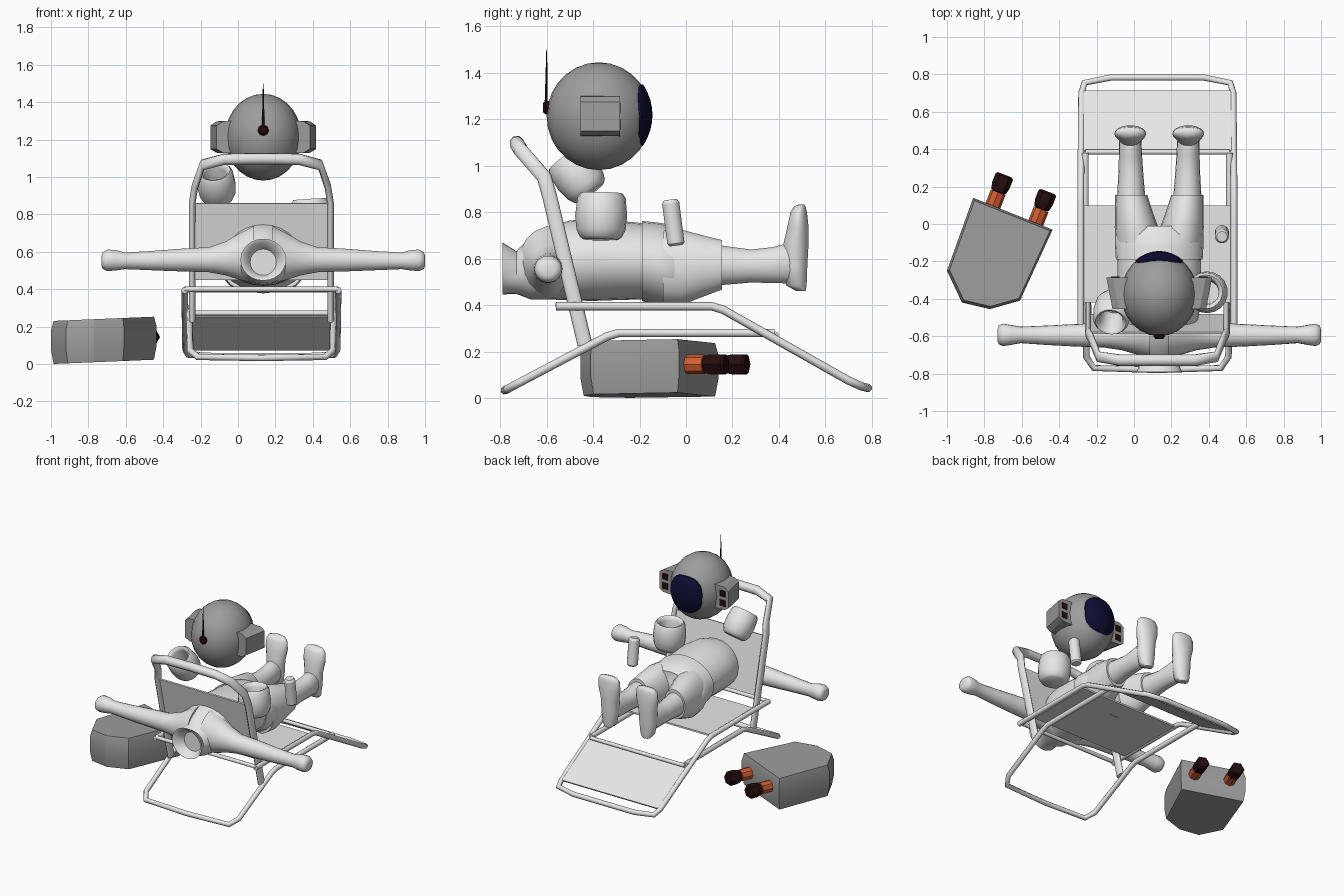
import bpy, bmesh, math
from mathutils import Vector

if "Cube" in bpy.data.objects:
    bpy.data.objects.remove(bpy.data.objects["Cube"])


def material(name, rgb):
    m = bpy.data.materials.new(name)
    m.diffuse_color = (*rgb, 1)
    m.use_nodes = True
    m.node_tree.nodes["Principled BSDF"].inputs["Base Color"].default_value = m.diffuse_color
    return m


WHITE = material("suit_white", (0.8, 0.8, 0.8))
GREY = material("shell_grey", (0.34, 0.34, 0.34))
NAVY = material("visor_navy", (0.004, 0.004, 0.035))
DARK = material("dark_brown", (0.018, 0.004, 0.004))
ORANGE = material("orange", (0.65, 0.11, 0.03))
CX = 0.135   # body centre line
CHAIR = 0.125  # chair centre line


def finish(name, bm, mat, angle=40):
    bmesh.ops.recalc_face_normals(bm, faces=bm.faces)
    me = bpy.data.meshes.new(name)
    bm.to_mesh(me)
    bm.free()
    ob = bpy.data.objects.new(name, me)
    bpy.context.collection.objects.link(ob)
    me.materials.append(mat)
    if angle:
        bpy.ops.object.select_all(action='DESELECT')
        ob.select_set(True)
        bpy.context.view_layer.objects.active = ob
        bpy.ops.object.shade_smooth_by_angle(angle=math.radians(angle))
    return ob


def skin(bm, rings):
    """Bridge rings of points and cap both ends."""
    loops = [[bm.verts.new(p) for p in r] for r in rings]
    n = len(loops[0])
    for a, b in zip(loops, loops[1:]):
        for i in range(n):
            bm.faces.new((a[i], a[(i + 1) % n], b[(i + 1) % n], b[i]))
    bm.faces.new(loops[0])
    bm.faces.new(loops[-1])


def loft(name, mat, axis, secs, n=18, angle=50):
    """Ellipse sections (t, a, b, ra, rb) along an axis."""
    rings = []
    for t, a, b, ra, rb in secs:
        ring = []
        for i in range(n):
            w = 2 * math.pi * i / n
            p, q = a + ra * math.cos(w), b + rb * math.sin(w)
            ring.append({'x': (t, p, q), 'y': (p, t, q), 'z': (p, q, t)}[axis])
        rings.append(ring)
    bm = bmesh.new()
    skin(bm, rings)
    return finish(name, bm, mat, angle)


def lathe(name, mat, profile, loc, axis, n=18, angle=50):
    """Round profile (z, r), pointed along a direction."""
    ob = loft(name, mat, 'z', [(z, 0, 0, r, r) for z, r in profile], n, angle)
    ob.location = loc
    ob.rotation_mode = 'QUATERNION'
    ob.rotation_quaternion = Vector(axis).to_track_quat('Z', 'Y')
    return ob


def tube(name, half, r, squash=1.0):
    """Mirrored bent tube from a half path ending on the centre line."""
    pts = half + [(-x, y, z) for x, y, z in reversed(half) if x > 0]
    cu = bpy.data.curves.new(name, 'CURVE')
    cu.dimensions = '3D'
    cu.bevel_depth, cu.bevel_resolution, cu.use_fill_caps = r, 2, True
    sp = cu.splines.new('POLY')
    sp.points.add(len(pts) - 1)
    for p, (x, y, z) in zip(sp.points, pts):
        p.co = (x / squash, y, z, 1)
    ob = bpy.data.objects.new(name, cu)
    ob.location.x, ob.scale.x = CHAIR, squash
    bpy.context.collection.objects.link(ob)
    cu.materials.append(WHITE)


def panel(name, hw, p, q, t=0.012):
    """Thin fabric sheet between two (y, z) edges."""
    d = (Vector(q) - Vector(p)).normalized()
    o = Vector((-d.y, d.x)) * t / 2
    prof = [Vector(p) + o, Vector(q) + o, Vector(q) - o, Vector(p) - o]
    bm = bmesh.new()
    skin(bm, [[(CHAIR + s * hw, v.x, v.y) for v in prof] for s in (-1, 1)])
    finish(name, bm, WHITE, 0)


# Chair frame
tube("rear_leg_frame", [(.385, .38, .28), (.385, -.29, .28), (.385, -.34, .265),
     (.38, -.71, .07), (.34, -.77, .038), (0, -.78, .033)], .018)
tube("front_leg_frame", [(.41, -.56, .395), (.41, .11, .395), (.41, .16, .38), (.405, .7, .075),
     (.39, .755, .05), (.25, .783, .043), (0, .783, .043)], .018)
tube("backrest_frame", [(.37, -.435, .23), (.37, -.585, .86), (.355, -.61, .95),
     (.315, -.71, 1.065), (.2, -.728, 1.095), (0, -.728, 1.098)], .032, .55)
tube("front_crossbar", [(.385, .385, .272), (0, .385, .272)], .014)
tube("rear_crossbar", [(.41, -.55, .4), (0, -.55, .4)], .014)

# Chair fabric
panel("backrest_fabric", .365, (-.487, .45), (-.583, .86))
panel("seat_fabric", .395, (-.42, .388), (.1, .388))
panel("footrest_fabric", .395, (.39, .258), (.71, .078))

# Torso with recessed neck opening
loft("torso", WHITE, 'y', [
    (-.72, CX, .545, .07, .07), (-.785, CX, .555, .105, .1), (-.79, CX, .558, .122, .112),
    (-.73, CX, .54, .095, .092), (-.67, CX, .56, .135, .135), (-.6, CX, .58, .175, .155),
    (-.5, CX, .592, .21, .172), (-.4, CX, .595, .225, .177), (-.28, CX, .592, .222, .17),
    (-.17, CX, .588, .225, .163)], 24)
loft("hips", WHITE, 'y', [
    (-.19, CX, .59, .232, .172), (-.12, CX, .575, .236, .18), (-.05, CX, .56, .237, .182),
    (-.01, CX, .56, .2, .15)], 24)

for s, side in ((-1, "left"), (1, "right")):
    # Arm and hand
    loft(side + "_arm", WHITE, 'x', [
        (CX + s * d, y, z, ry, rz) for d, y, z, ry, rz in (
            (.05, -.58, .585, .14, .155), (.13, -.585, .575, .11, .125),
            (.2, -.59, .565, .085, .092), (.29, -.595, .558, .066, .068),
            (.45, -.595, .556, .06, .061), (.6, -.595, .553, .052, .052),
            (.74, -.593, .552, .044, .045), (.79, -.593, .555, .053, .056),
            (.835, -.593, .555, .06, .058), (.858, -.593, .553, .05, .045),
            (.865, -.593, .552, .03, .028))])
    # Trouser leg, shin and foot
    loft(side + "_trouser_leg", WHITE, 'y', [
        (-.1, CX + s * .116, .562, .115, .16), (-.02, CX + s * .121, .562, .117, .165),
        (.07, CX + s * .137, .568, .1, .135), (.155, CX + s * .15, .573, .086, .108)])
    loft(side + "_shin", WHITE, 'y', [
        (.12, CX + s * .15, .572, .077, .09), (.28, CX + s * .152, .568, .066, .072),
        (.37, CX + s * .154, .572, .062, .078), (.44, CX + s * .155, .58, .06, .088),
        (.49, CX + s * .155, .58, .045, .07)])
    loft(side + "_foot", WHITE, 'z', [
        (z, CX + s * .155, y, rx, ry) for z, y, rx, ry in (
            (.46, .495, .03, .02), (.485, .475, .052, .045), (.57, .47, .065, .053),
            (.66, .473, .068, .055), (.74, .482, .085, .046), (.8, .485, .083, .036),
            (.825, .49, .065, .025), (.832, .495, .03, .012))])

# Helmet
HC, HR = Vector((CX, -.375, 1.213)), Vector((.205, .225, .232))
bm = bmesh.new()
bmesh.ops.create_uvsphere(bm, u_segments=24, v_segments=14, radius=1)
for v in bm.verts:
    v.co = Vector([HC[i] + v.co[i] * HR[i] for i in range(3)])
finish("helmet", bm, GREY)

# Visor: rounded shield following the helmet surface
bm = bmesh.new()
rings = []
for k in (.05, .25, .5, .75, .9, 1, 1):
    ring = []
    outer = 1.025 if len(rings) < 6 else .97
    for i in range(28):
        w = 2 * math.pi * i / 28
        c, sn = math.cos(w), math.sin(w)
        m = k / (abs(c) ** 2.5 + abs(sn) ** 2.5) ** .4
        u, v = .62 * m * c, .57 * m * sn
        ring.append(HC + Vector((HR.x * u, HR.y * outer * math.sqrt(1 - u * u - v * v), HR.z * v + .005)))
    rings.append(ring)
skin(bm, rings)
finish("visor", bm, NAVY)

# Ear boxes with dark windows on the visor side
for s, side in ((-1, "left"), (1, "right")):
    bm = bmesh.new()
    skin(bm, [[(CX + s * d0, -.455, zl), (CX + s * d1, -.285, zl), (CX + s * d1, -.285, zh),
               (CX + s * d0, -.455, zh)]
              for d0, d1, zl, zh in ((.13, .13, 1.125, 1.302), (.215, .25, 1.13, 1.298),
                                     (.25, .283, 1.15, 1.275))])
    finish(side + "_ear_box", bm, GREY, 0)
    for z in (1.178, 1.248):
        bm = bmesh.new()
        bmesh.ops.create_cube(bm, size=1)
        for v in bm.verts:
            v.co = (CX + s * .235 + v.co.x * .045, -.285 + v.co.y * .008, z + v.co.z * .045)
        finish(side + "_ear_window", bm, DARK, 0)

# Antenna
lathe("antenna_base", DARK, [(-.02, .026), (.005, .03), (.018, .02)], (CX, -.598, 1.25), (0, -1, 0), 8, 0)
lathe("antenna_rod", DARK, [(0, .008), (.25, .002)], (CX, -.602, 1.25), (0, .01, 1), 6)

# Loose open cuffs and a drink can
cuff = [(-.06, .06), (.07, .068), (.095, .078), (.1, .09), (.08, .104), (0, .112),
        (-.06, .105), (-.09, .09), (-.1, .075)]
lathe("right_cuff", WHITE, cuff, (.39, -.365, .782), (-.06, .02, 1))
lathe("left_cuff", WHITE, [(z * .95, r * .92) for z, r in cuff], (-.115, -.467, .957), (-.1, -.6, .78))
lathe("can", WHITE, [(-.1, .028), (-.09, .038), (.085, .038), (.1, .028)],
      (.47, -.055, .755), (0, -.13, 1), 14, 30)

# Backpack lying on the ground
outline = [(-.86, .14), (-.435, -.03), (-.61, -.41), (-.77, -.455), (-.92, -.42), (-1, -.25)]
bm = bmesh.new()
skin(bm, [[(-.72 + (x + .72) * k, -.16 + (y + .16) * k, z + .04 * (x + .72)) for x, y in outline]
          for z, k in ((.012, .95), (.09, 1), (.19, 1), (.242, .95))])
finish("backpack", bm, GREY, 25)

# Thruster nozzles
for x, y, side in ((-.755, .095, "left"), (-.525, .005, "right")):
    d = (.36, .93, 0)
    lathe(side + "_nozzle_collar", ORANGE, [(0, .042), (.08, .042)], (x, y, .145), d, 8, 0)
    lathe(side + "_nozzle", DARK, [(.08, .03), (.085, .042), (.12, .05), (.17, .05), (.18, .04)],
          (x, y, .145), d, 6, 0)
